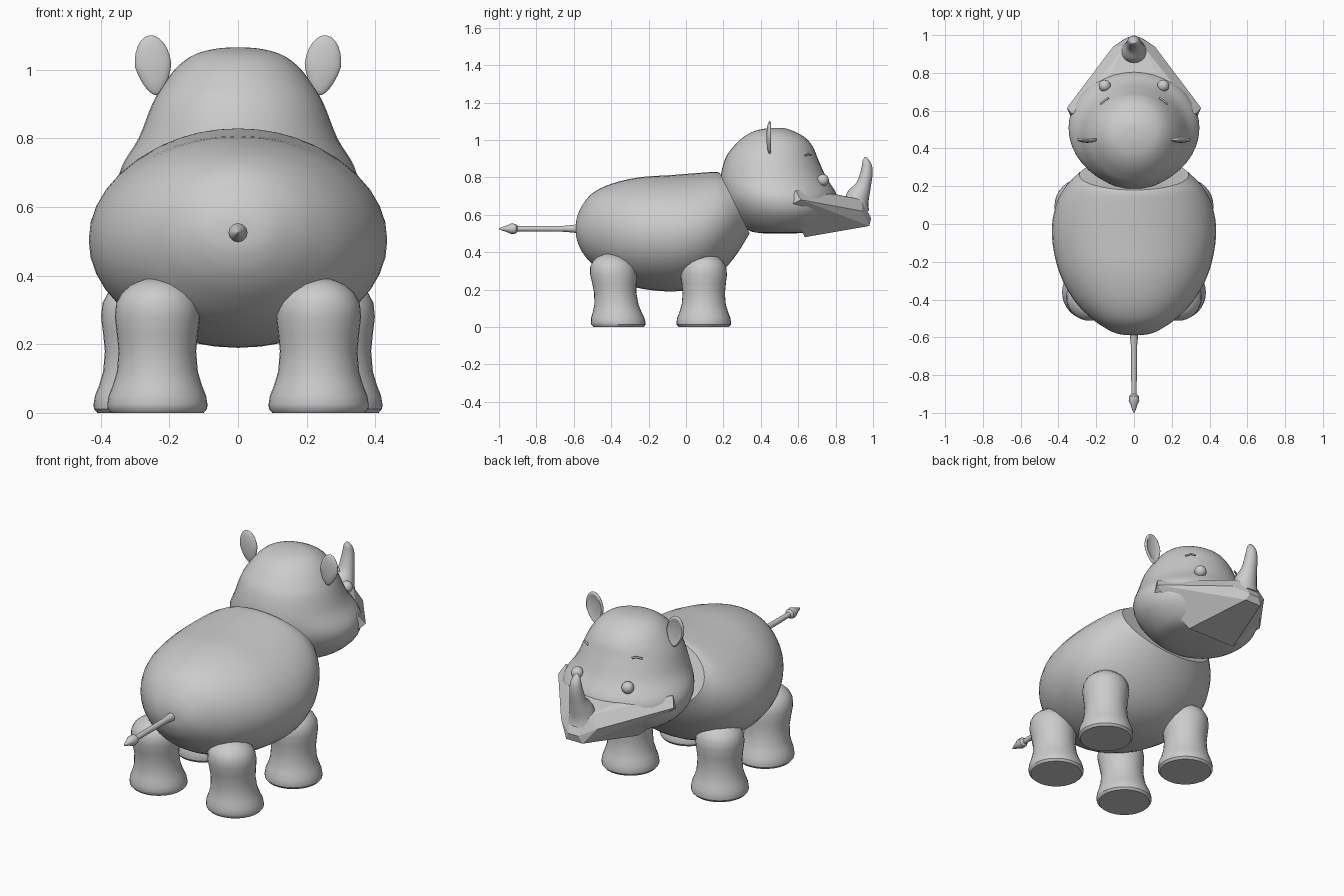
import bpy, bmesh, math
from mathutils import Vector, Matrix

if "Cube" in bpy.data.objects:
    bpy.data.objects.remove(bpy.data.objects["Cube"])


def finish(name, bm, angle=35, smooth=True):
    bmesh.ops.recalc_face_normals(bm, faces=bm.faces)
    me = bpy.data.meshes.new(name)
    bm.to_mesh(me)
    bm.free()
    ob = bpy.data.objects.new(name, me)
    bpy.context.collection.objects.link(ob)
    if smooth:
        bpy.ops.object.select_all(action='DESELECT')
        ob.select_set(True)
        bpy.context.view_layer.objects.active = ob
        bpy.ops.object.shade_smooth_by_angle(angle=math.radians(angle))
    return ob


def spline(a, b, c, d, t):
    return 0.5 * (2 * b + (c - a) * t + (2 * a - 5 * b + 4 * c - d) * t * t
                  + (3 * b - a - 3 * c + d) * t ** 3)


def loft(name, rings, x=0, steps=4, n=40, angle=35):
    """Each ring: (y1, z1, y2, z2, rx) - ends of its diameter in the yz plane and half width."""
    dense = []
    for i in range(len(rings) - 1):
        p = [rings[max(0, min(len(rings) - 1, i + k))] for k in (-1, 0, 1, 2)]
        for s in range(steps):
            dense.append([spline(*q, s / steps) for q in zip(*p)])
    dense.append(rings[-1])
    bm = bmesh.new()
    loops = []
    for y1, z1, y2, z2, rx in dense:
        c = Vector((x, (y1 + y2) / 2, (z1 + z2) / 2))
        h = Vector((0, (y2 - y1) / 2, (z2 - z1) / 2))
        loops.append([bm.verts.new(c + h * math.cos(a) + Vector((rx * math.sin(a), 0, 0)))
                      for a in (2 * math.pi * k / n for k in range(n))])
    for u, v in zip(loops, loops[1:]):
        for k in range(n):
            bm.faces.new((u[k], u[(k + 1) % n], v[(k + 1) % n], v[k]))
    bm.faces.new(loops[0])
    bm.faces.new(loops[-1])
    return finish(name, bm, angle)


# Barrel body, rump to neck
loft("body", [
    (-.588, .49, -.588, .56, .04), (-.58, .455, -.58, .595, .09), (-.555, .40, -.555, .65, .145),
    (-.50, .335, -.50, .715, .225), (-.40, .26, -.40, .765, .32), (-.24, .205, -.25, .80, .40),
    (-.03, .192, -.08, .812, .435), (.13, .245, .06, .823, .415), (.25, .36, .15, .829, .36),
    (.34, .50, .18, .825, .29)])

# Pear-shaped head, chin to crown
loft("head", [
    (.42, .50, .58, .50, .09), (.35, .51, .68, .51, .19), (.30, .54, .74, .54, .255),
    (.25, .60, .79, .60, .32), (.215, .66, .81, .66, .345), (.195, .72, .80, .72, .338),
    (.185, .80, .75, .80, .29), (.21, .90, .705, .90, .25), (.25, .96, .68, .96, .215),
    (.30, 1.01, .64, 1.01, .175), (.36, 1.045, .58, 1.045, .125), (.43, 1.062, .53, 1.062, .06),
    (.475, 1.065, .485, 1.065, .005)])

# Faceted muzzle
bm = bmesh.new()
for s in (-1, 1):
    for x, y, z in [(.33, .585, .73), (.355, .615, .68), (.33, .555, .65), (.15, .635, .48),
                    (.05, .98, .54), (.03, .99, .58), (.11, .94, .62), (.05, .94, .68),
                    (.12, .80, .71)]:
        bm.verts.new((s * x, y, z))
bmesh.ops.convex_hull(bm, input=bm.verts)
finish("muzzle", bm, smooth=False)

# Curved nose horn
loft("horn", [
    (.84, .66, .98, .62, .075), (.865, .725, .975, .66, .063), (.91, .77, .985, .73, .045),
    (.93, .82, .997, .81, .036), (.94, .86, .995, .86, .029), (.945, .89, .98, .89, .02),
    (.955, .908, .963, .908, .005)], n=20, angle=50)

# Stumpy legs: (height, radius) profile
leg = [(0, .135), (.012, .145), (.025, .146), (.05, .142), (.08, .13), (.12, .118), (.18, .113),
       (.23, .118), (.28, .124), (.32, .12), (.35, .104), (.375, .075), (.39, .035), (.393, .005)]
for label, cx, cy, lean in (("front_leg", .275, .095, .0), ("back_leg", .235, -.36, -.1)):
    for side, s in (("left", -1), ("right", 1)):
        loft(f"{label}_{side}",
             [(cy + lean * z - r, z, cy + lean * z + r, z, r) for z, r in leg],
             x=s * cx, steps=1, n=32)

# Tail with tuft: (y, radius) profile
tail = [(-.56, .03), (-.59, .022), (-.65, .016), (-.78, .015), (-.90, .014), (-.91, .026),
        (-.935, .028), (-.96, .017), (-.985, .009), (-1.0, .002)]
loft("tail", [(y, .525 - r, y, .525 + r, r) for y, r in tail], steps=1, n=12)

for side, s in (("left", -1), ("right", 1)):
    # Ears, dished on the forward side
    bm = bmesh.new()
    bmesh.ops.create_uvsphere(bm, u_segments=24, v_segments=24, radius=1,
                              matrix=Matrix.Rotation(math.pi / 2, 4, 'X'))
    for v in bm.verts:
        x, y, z = v.co
        if y > .5:
            y = 1 - y
        x *= 1 - .3 * max(0, -z)
        v.co = (x * .053, y * .017, z * .088)
    bm.transform(Matrix.Translation((s * .247, .447, 1.013)) @ Matrix.Rotation(s * .12, 4, 'Y'))
    finish("ear_" + side, bm, 50)

    # Eyes
    bm = bmesh.new()
    bmesh.ops.create_uvsphere(bm, u_segments=20, v_segments=12, radius=.032,
                              matrix=Matrix.Translation((s * .155, .732, .785)))
    finish("eye_" + side, bm)

    # Thin brows
    cu = bpy.data.curves.new("brow_" + side, 'CURVE')
    cu.dimensions = '3D'
    cu.bevel_depth = .005
    sp = cu.splines.new('POLY')
    sp.points.add(2)
    for p, co in zip(sp.points, [(.135, .668, .92), (.155, .655, .925), (.178, .636, .915)]):
        p.co = (s * co[0], co[1], co[2], 1)
    bpy.context.collection.objects.link(bpy.data.objects.new("brow_" + side, cu))
